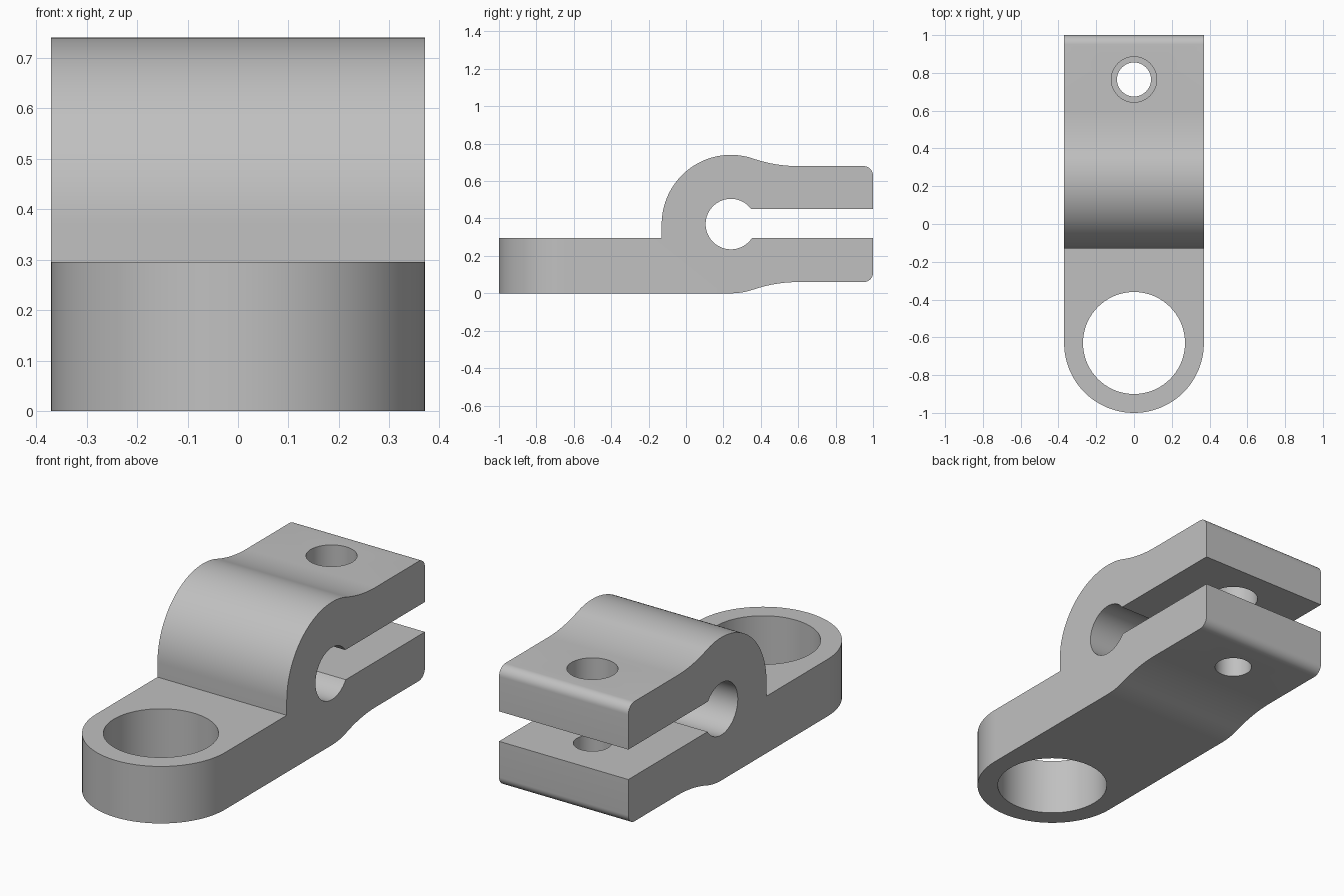
import bpy, bmesh
from math import sin, cos, pi, acos, asin, atan2, sqrt, radians
from mathutils import Vector

cube = bpy.data.objects.get("Cube")
if cube:
    bpy.data.objects.remove(cube, do_unlink=True)

HALF = 0.37                 # half width, also the clamp's outer radius
CY, CZ = 0.24, 0.37         # clamp bore centre
BORE = 0.135
SLOT_LOW, SLOT_HIGH = 0.295, 0.45
RISE = 0.31                 # jaw face distance from the clamp centre
EYE_Y, BOLT_Y = -0.63, 0.765


def arc(cx, cy, r, a0, a1, n):
    return [(cx + r * cos(a0 + (a1 - a0) * i / n),
             cy + r * sin(a0 + (a1 - a0) * i / n)) for i in range(n + 1)]


def prism(name, pts, to_3d, direction):
    """Extrude a closed outline along a direction."""
    bm = bmesh.new()
    face = bm.faces.new([bm.verts.new(to_3d(u, v)) for u, v in pts])
    out = bmesh.ops.extrude_face_region(bm, geom=[face])
    moved = [g for g in out["geom"] if isinstance(g, bmesh.types.BMVert)]
    bmesh.ops.translate(bm, verts=moved, vec=Vector(direction))
    bmesh.ops.recalc_face_normals(bm, faces=bm.faces)
    mesh = bpy.data.meshes.new(name)
    bm.to_mesh(mesh)
    bm.free()
    obj = bpy.data.objects.new(name, mesh)
    bpy.context.collection.objects.link(obj)
    return obj


def upright(name, pts, z0, z1):
    return prism(name, pts, lambda x, y: (x, y, z0), (0, 0, z1 - z0))


def jaw_outline():
    """From the crown of the clamp, down the blend, to the rounded jaw end."""
    blend = 0.74
    lean = acos((RISE + blend) / (HALF + blend))
    flat_y = CY + (HALF + blend) * sin(lean)
    pts = arc(CY, CZ, HALF, pi / 2, pi / 2 - lean, 12)
    pts += arc(flat_y, CZ + RISE + blend, blend, -pi / 2 - lean, -pi / 2, 16)[1:]
    pts += arc(0.95, CZ + RISE - 0.05, 0.05, pi / 2, 0, 10)
    return pts


# Side profile: plate, clamp arch, upper jaw, bore with slot, lower jaw
top = jaw_outline()
bottom = [(y, 2 * CZ - z) for y, z in reversed(top)]
a_high = asin((SLOT_HIGH - CZ) / BORE)
a_low = 2 * pi + asin((SLOT_LOW - CZ) / BORE)
profile = [(-1.2, 0), (-1.2, SLOT_LOW), (CY - HALF, SLOT_LOW)]
profile += arc(CY, CZ, HALF, pi, pi / 2, 40)[:-1] + top
profile += [(1, SLOT_HIGH)] + arc(CY, CZ, BORE, a_high, a_low, 60) + [(1, SLOT_LOW)]
profile += bottom
body = prism("clamp_body", profile, lambda y, z: (-0.5, y, z), (1, 0, 0))

# Plan outline with the rounded eye end, then the eye and bolt holes
plan = arc(0, EYE_Y, HALF, pi, 2 * pi, 72) + [(HALF, 1.2), (-HALF, 1.2)]


def circle(y, r):
    return arc(0, y, r, 0, 2 * pi, 72)[:-1]


cutters = [
    ("INTERSECT", upright("plan_cutter", plan, -0.2, 1)),
    ("DIFFERENCE", upright("eye_cutter", circle(EYE_Y, 0.27), -0.2, 1)),
    ("DIFFERENCE", upright("upper_bolt_cutter", circle(BOLT_Y, 0.12), CZ, 1)),
    ("DIFFERENCE", upright("lower_bolt_cutter", circle(BOLT_Y, 0.09), -0.2, CZ)),
]
bpy.ops.object.select_all(action="DESELECT")
body.select_set(True)
bpy.context.view_layer.objects.active = body
for operation, cutter in cutters:
    cutter.hide_render = True
    mod = body.modifiers.new(cutter.name, "BOOLEAN")
    mod.operation = operation
    mod.solver = "EXACT"
    mod.object = cutter
    bpy.ops.object.modifier_apply(modifier=mod.name)
    bpy.data.objects.remove(cutter, do_unlink=True)

# Single plain grey
grey = bpy.data.materials.new("plain_grey")
grey.use_nodes = True
color = (0.53, 0.53, 0.53, 1)
grey.diffuse_color = color
grey.node_tree.nodes["Principled BSDF"].inputs["Base Color"].default_value = color
body.data.materials.clear()
body.data.materials.append(grey)
bpy.ops.object.shade_smooth_by_angle(angle=radians(30))
